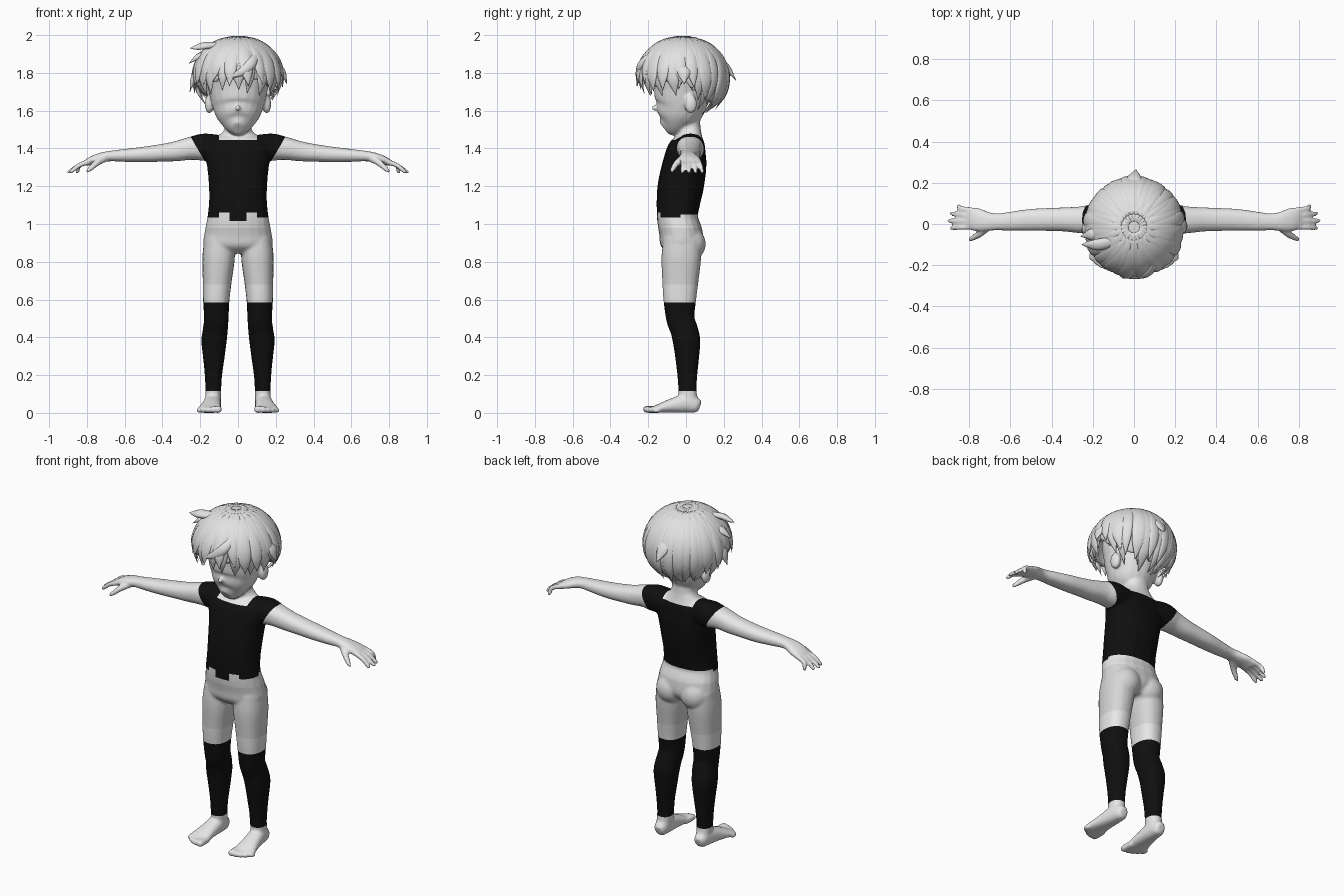
import bpy, bmesh, math, random
from mathutils import Vector, Matrix

random.seed(4)
cube = bpy.data.objects.get("Cube")
if cube:
    bpy.data.objects.remove(cube, do_unlink=True)


def material(name, value):
    m = bpy.data.materials.new(name)
    m.use_nodes = True
    colour = (value, value, value, 1)
    m.diffuse_color = colour
    bsdf = next(n for n in m.node_tree.nodes if n.type == 'BSDF_PRINCIPLED')
    bsdf.inputs["Base Color"].default_value = colour
    return m


SKIN, SHORTS, BLACK, HAIR = range(4)
MATERIALS = [material("pale skin", .8), material("grey shorts", .68),
             material("black cloth", .005), material("pale hair", .76)]


def smooth_path(rings, steps=4):
    """Catmull-Rom interpolation of (x, y, z, half width, half depth) rings."""
    p = [Vector(r) for r in rings]
    p = [p[0] * 2 - p[1]] + p + [p[-1] * 2 - p[-2]]
    out = []
    for i in range(1, len(p) - 2):
        a, b, c, d = p[i - 1:i + 3]
        for k in range(steps):
            t = k / steps
            out.append((b * 2 + (c - a) * t + (a * 2 - b * 5 + c * 4 - d) * t**2
                        + (b * 3 - a - c * 3 + d) * t**3) / 2)
    return out + [p[-2]]


def sweep(bm, rings, ref, mirror=1, n=20, square=.88):
    """Skin oval rings along a path; ref(point) sets the depth direction."""
    path = smooth_path(rings)
    pos = [Vector((r[0] * mirror, r[1], r[2])) for r in path]
    loops = []
    for i, r in enumerate(path):
        t = (pos[min(i + 1, len(pos) - 1)] - pos[max(i - 1, 0)]).normalized()
        side = t.cross(ref(pos[i])).normalized()
        depth = side.cross(t)
        loop = []
        for k in range(n):
            c, s = math.cos(math.tau * k / n), math.sin(math.tau * k / n)
            c = math.copysign(abs(c)**square, c)
            s = math.copysign(abs(s)**square, s)
            loop.append(bm.verts.new(pos[i] + side * c * max(r[3], .001)
                                     + depth * s * max(r[4], .001)))
        loops.append(loop)
    for a, b in zip(loops, loops[1:]):
        for k in range(n):
            j = (k + 1) % n
            bm.faces.new((a[k], a[j], b[j], b[k]))
    bm.faces.new(loops[0][::-1])
    bm.faces.new(loops[-1])


def ball(bm, centre, size, mirror=1):
    x, y, z = centre
    m = Matrix.Translation((x * mirror, y, z)) @ Matrix.Diagonal((*size, 1))
    bmesh.ops.create_icosphere(bm, subdivisions=3, radius=1, matrix=m)


def finish(bm, name):
    bmesh.ops.recalc_face_normals(bm, faces=bm.faces)
    me = bpy.data.meshes.new(name)
    bm.to_mesh(me)
    bm.free()
    ob = bpy.data.objects.new(name, me)
    bpy.context.collection.objects.link(ob)
    return ob


def bake(ob):
    graph = bpy.context.evaluated_depsgraph_get()
    me = bpy.data.meshes.new_from_object(ob.evaluated_get(graph))
    ob.modifiers.clear()
    ob.data = me


UP = lambda p: Vector((0, 0, 1))
BACK = lambda p: Vector((0, 1, 0))
bm = bmesh.new()

# Torso and neck
sweep(bm, [(0, -.02, .845, .12, .07), (0, -.022, .89, .18, .112), (0, -.027, .95, .178, .115),
           (0, -.045, 1.03, .163, .108), (0, -.04, 1.12, .153, .116), (0, -.028, 1.2, .154, .122),
           (0, -.01, 1.3, .163, .118), (0, .002, 1.38, .178, .106), (0, .015, 1.43, .165, .088),
           (0, .02, 1.47, .1, .064), (0, .015, 1.51, .07, .062), (0, .01, 1.62, .065, .06)], BACK)

# Head, with the pointed chin towards the front
sweep(bm, [(0, -.115, 1.505, .03, .04), (0, -.085, 1.53, .078, .08), (0, -.06, 1.57, .113, .11),
           (0, -.035, 1.62, .135, .135), (0, -.02, 1.7, .155, .15), (0, -.01, 1.8, .17, .165),
           (0, 0, 1.9, .13, .13), (0, 0, 1.95, .05, .05)], BACK, square=1)
ball(bm, (0, -.168, 1.615), (.014, .014, .016))

for m in (1, -1):
    # Ear and seat
    ball(bm, (.152, .025, 1.635), (.024, .034, .05), m)
    ball(bm, (.08, .025, .895), (.085, .08, .085), m)
    # Leg
    sweep(bm, [(.098, -.02, .92, .08, .1), (.103, -.025, .82, .086, .105), (.11, -.03, .7, .077, .096),
               (.115, -.033, .6, .07, .087), (.115, -.03, .5, .065, .075), (.12, -.01, .44, .066, .073),
               (.127, .003, .38, .067, .073), (.128, .006, .3, .058, .064), (.13, .007, .2, .046, .053),
               (.131, .008, .12, .042, .048), (.133, .015, .04, .042, .05)], BACK, m)
    # Foot and toes
    sweep(bm, [(.133, .074, .034, .022, .026), (.133, .055, .04, .036, .04), (.135, 0, .05, .045, .05),
               (.142, -.08, .037, .052, .037), (.15, -.15, .022, .063, .022),
               (.152, -.18, .016, .062, .016)], UP, m)
    for i in range(5):
        x, tip, r = .105 + .025 * i, -.226 + .003 * i * i, .019 - .0015 * i
        sweep(bm, [(x, -.14, r, r, r), (x, tip + .012, r, r, r), (x, tip, r, r * .5, r * .5)], UP, m, 10)
    # Arm and palm
    sweep(bm, [(.09, .02, 1.405, .07, .065), (.18, .024, 1.407, .075, .072), (.25, .02, 1.4, .066, .061),
               (.33, .022, 1.385, .059, .053), (.4, .022, 1.377, .056, .047), (.5, .02, 1.368, .053, .041),
               (.6, .013, 1.363, .046, .034), (.67, .01, 1.36, .041, .028), (.72, .013, 1.353, .049, .026),
               (.77, .023, 1.338, .057, .022), (.805, .025, 1.322, .052, .018)], UP, m)
    # Fingers and thumb
    for base, tip, reach in ((.066, .086, .86), (.04, .051, .893), (.013, .016, .903), (-.014, -.02, .893)):
        sweep(bm, [(.78, base, 1.333, .014, .015), (.84, (base + tip) / 2, 1.311, .013, .013),
                   (reach - .01, tip, 1.277, .011, .011), (reach, tip, 1.27, .006, .006)], UP, m, 10)
    sweep(bm, [(.7, -.005, 1.35, .02, .02), (.745, -.045, 1.325, .018, .018),
               (.785, -.07, 1.29, .013, .013), (.802, -.077, 1.274, .007, .007)], UP, m, 10)

body = finish(bm, "body")
remesh = body.modifiers.new("join", 'REMESH')
remesh.mode = 'VOXEL'
remesh.voxel_size = .008
relax = body.modifiers.new("relax", 'SMOOTH')
relax.factor, relax.iterations = .5, 4
bake(body)

# Cut the garment edges into the body, then colour its faces
bm = bmesh.new()
bm.from_mesh(body.data)
SLEEVE, SLOPE = Vector((.215, 0, 1.4)), Vector((.12, 0, -.07))
cuts = [((0, 0, z), (0, 0, 1)) for z in (.115, .585, .68, .98, 1.015, 1.035, 1.05, 1.06, 1.445)]
cuts += [((x, 0, 0), (1, 0, 0)) for x in (-.1, -.045, .045, .1)]
cuts += [((0, -.03, 0), (0, 1, 0)), (SLEEVE, SLOPE),
         (SLEEVE * Vector((-1, 0, 0)).x + Vector((0, 0, 2.8)), Vector((-.12, 0, -.07)))]
for co, no in cuts:
    bmesh.ops.bisect_plane(bm, geom=bm.verts[:] + bm.edges[:] + bm.faces[:], dist=.0002,
                           plane_co=co, plane_no=no)


def body_colour(c):
    x, z = abs(c.x), c.z
    if z < .98:
        return SKIN if z < .115 or .585 < z < .68 else BLACK if z < .585 else SHORTS
    hem = 1.05 if c.y > -.03 else 1.015 if x < .045 else 1.06 if x < .1 else 1.035
    collar = z > 1.49 or (z > 1.445 and x < .1)
    sleeve_end = x > .18 and z > 1.2 and (Vector((x, 0, z)) - SLEEVE).dot(SLOPE) > 0
    return SKIN if z < hem or collar or sleeve_end else BLACK


for m in MATERIALS[:3]:
    body.data.materials.append(m)
for f in bm.faces:
    f.material_index = body_colour(f.calc_center_median())
    f.smooth = True
bm.to_mesh(body.data)
bm.free()

# Hair: an egg-shaped cap with a hairline that is high in front and low behind
CENTRE, SIZE = Vector((0, -.015, 1.78)), Vector((.228, .232, .214))


def on_cap(azimuth, polar, scale=1):
    d = Vector((math.cos(azimuth) * math.sin(polar), math.sin(azimuth) * math.sin(polar), math.cos(polar)))
    return CENTRE + d * SIZE * scale


def hairline(azimuth):
    s = math.sin(azimuth)
    temple = 12 * max(0, 1 - abs(s + .6) / .35)
    return math.radians(110 + 42 * max(0, s)**.7 + temple)


bm = bmesh.new()
bmesh.ops.create_icosphere(bm, subdivisions=5, radius=1)
bare = [f for f in bm.faces if math.acos(max(-1, min(1, f.calc_center_median().z)))
        > hairline(math.atan2(f.calc_center_median().y, f.calc_center_median().x)) - .3]
bmesh.ops.delete(bm, geom=bare, context='FACES')
for v in bm.verts:
    v.co = CENTRE + v.co * SIZE
cap = finish(bm, "hair_cap")
shell = cap.modifiers.new("thickness", 'SOLIDIFY')
shell.thickness, shell.offset = .025, -1
bake(cap)

# Hair locks falling from the crown, in two overlapping layers
bm = bmesh.new()
OUT = lambda p: p - CENTRE


def lock(azimuth, start, end, width, lift, swirl):
    rings = []
    for i in range(6):
        s = i / 5
        p = on_cap(azimuth + swirl * s * s, start + (end - start) * s, 1 + lift * s**3)
        w = width * (.2 + 1.6 * s - .8 * s * s) * (1 - s**4)
        rings.append((*p, w, .02 * (.2 + s) * (1 - s**3)))
    sweep(bm, rings, OUT, n=10, square=1)


COUNT = 20
for layer in range(2):
    for i in range(COUNT):
        az = math.tau * (i + layer / 2) / COUNT
        end = hairline(az) + random.uniform(-.08, .1) - layer * .22
        lock(az, .12 + layer * .15, end, random.uniform(.042, .058),
             random.uniform(0, .05) + layer * .05, random.uniform(-.15, .15))

# Loose tufts at the side, forehead and back
for tuft in ([(-.08, -.08, 1.95, .02, .01), (-.17, -.1, 1.945, .03, .018), (-.22, -.1, 1.935, .018, .012), (-.255, -.1, 1.93, 0, 0)],
             [(-.13, -.04, 1.9, .02, .01), (-.2, -.05, 1.89, .03, .018), (-.26, -.06, 1.85, 0, 0)],
             [(-.17, 0, 1.85, .03, .01), (-.23, -.02, 1.78, .035, .018), (-.255, -.03, 1.7, 0, 0)],
             [(.17, 0, 1.87, .03, .01), (.232, -.01, 1.81, .04, .018), (.26, -.01, 1.74, 0, 0)],
             [(.1, -.17, 1.91, .015, .01), (.07, -.235, 1.85, .028, .016), (.01, -.255, 1.8, .02, .012), (-.06, -.262, 1.775, 0, 0)],
             [(0, .15, 1.9, .03, .01), (0, .215, 1.83, .04, .018), (.01, .265, 1.76, 0, 0)]):
    sweep(bm, tuft, OUT, n=10, square=1)
locks = finish(bm, "hair_locks")

for ob in (cap, locks):
    ob.data.materials.append(MATERIALS[HAIR])
    for f in ob.data.polygons:
        f.use_smooth = True
